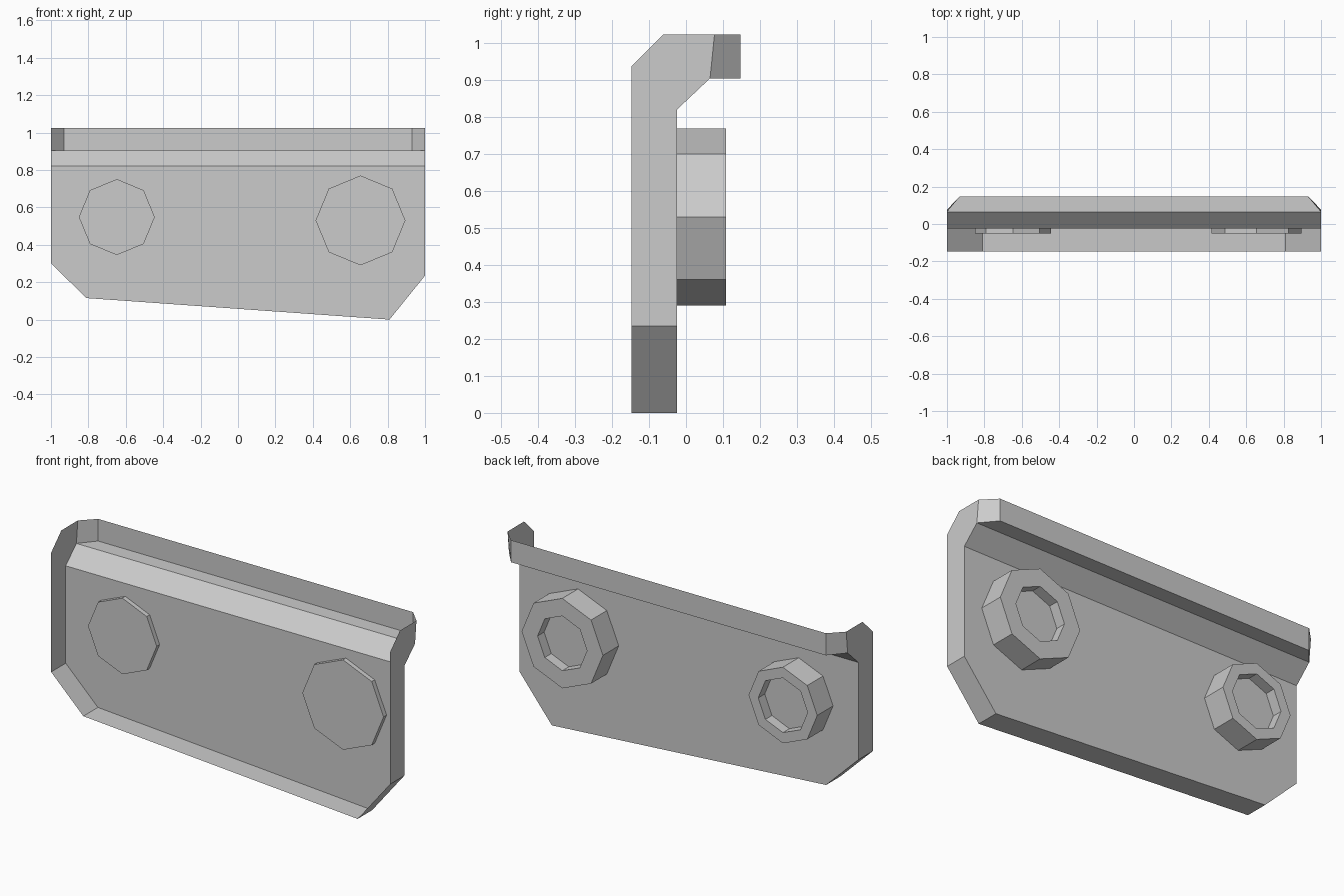
import bpy, bmesh
from math import cos, sin, pi

if "Cube" in bpy.data.objects:
    bpy.data.objects.remove(bpy.data.objects["Cube"])

FRONT, BACK, LIP = -0.148, -0.025, 0.148   # main depths (y)


def make_object(name, bm):
    bmesh.ops.remove_doubles(bm, verts=bm.verts, dist=1e-5)
    bmesh.ops.recalc_face_normals(bm, faces=bm.faces)
    mesh = bpy.data.meshes.new(name)
    bm.to_mesh(mesh)
    bm.free()
    obj = bpy.data.objects.new(name, mesh)
    bpy.context.collection.objects.link(obj)
    return obj


def face(bm, points):
    return bm.faces.new([bm.verts.new(p) for p in points])


def strip(bm, a, b):
    """Quads between two matching point rows."""
    for i in range(len(a) - 1):
        face(bm, [a[i], a[i + 1], b[i + 1], b[i]])


def bracket_shell():
    bm = bmesh.new()
    # lower outline of the plate, left to right (x, z)
    low = [(-1, 0.30), (-0.81, 0.115), (0.81, 0.0), (1, 0.235)]
    low_back = [(x, BACK, z) for x, z in low]
    low_front = [(x, FRONT, z) for x, z in low]
    # plate face and its bottom walls; front and top of the shell stay open
    face(bm, low_back + [(1, BACK, 0.82), (-1, BACK, 0.82)])
    strip(bm, low_back, low_front)
    # sloping face under the lip
    strip(bm, [(-1, BACK, 0.82), (1, BACK, 0.82)],
          [(-1, 0.065, 0.905), (1, 0.065, 0.905)])
    # lip floor and upright edge with clipped corners
    lip_low = [(-1, 0.065, 0.905), (-0.93, LIP, 0.905),
               (0.93, LIP, 0.905), (1, 0.065, 0.905)]
    lip_top = [(-1, 0.077, 1.023), (-0.93, LIP, 1.023),
               (0.93, LIP, 1.023), (1, 0.077, 1.023)]
    face(bm, lip_low)
    strip(bm, lip_low, lip_top)
    # end walls
    for x, z in (low[0], low[-1]):
        profile = [(FRONT, z), (BACK, z), (BACK, 0.82), (0.065, 0.905),
                   (0.077, 1.023), (-0.062, 1.023), (FRONT, 0.937)]
        face(bm, [(x, y, h) for y, h in profile])
    return make_object("bracket_shell", bm)


def boss(name, cx, cz, radius, hole=0.146):
    """Octagonal boss through the plate with a shallow socket at the back."""
    def ring(r, y):
        return [(cx + r * cos(i * pi / 4), y, cz + r * sin(i * pi / 4))
                for i in range(9)]
    bm = bmesh.new()
    rings = [ring(radius, -0.05), ring(radius, 0.108),
             ring(hole, 0.108), ring(hole, 0.053)]
    for a, b in zip(rings, rings[1:]):
        strip(bm, a, b)
    face(bm, rings[0][:8])
    face(bm, rings[-1][:8])
    return make_object(name, bm)


bracket_shell()
boss("left_boss", -0.648, 0.548, 0.203)
boss("right_boss", 0.655, 0.53, 0.24)
